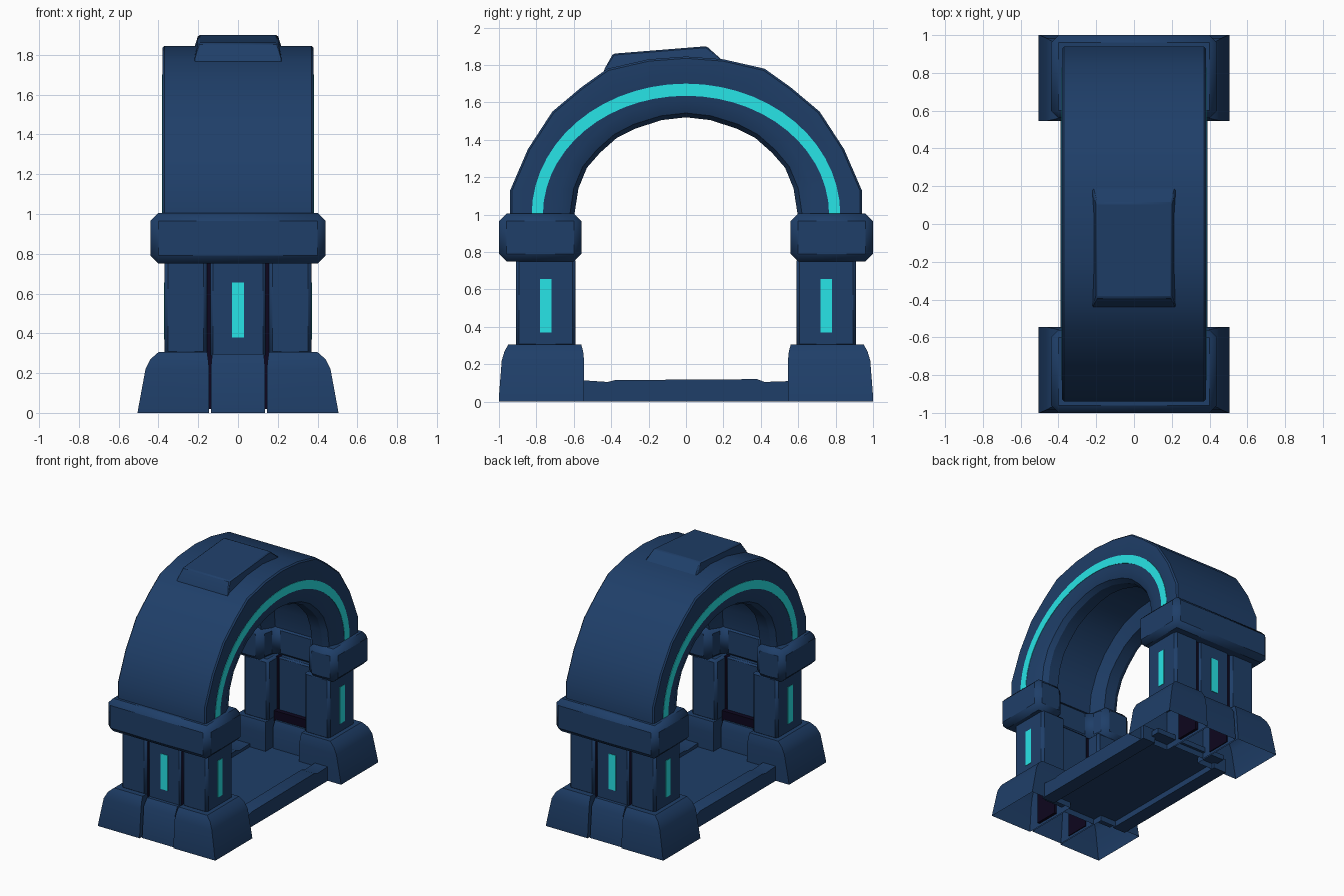
import bpy, bmesh, math

if "Cube" in bpy.data.objects:
    bpy.data.objects.remove(bpy.data.objects["Cube"])


def material(name, rgb):
    m = bpy.data.materials.new(name)
    m.diffuse_color = (*rgb, 1)
    m.use_nodes = True
    m.node_tree.nodes["Principled BSDF"].inputs["Base Color"].default_value = m.diffuse_color
    return m


NAVY = material("navy stone", (0.0135, 0.049, 0.140))
CYAN = material("cyan glow", (0.022, 0.82, 0.84))
DARK = material("dark gap", (0.004, 0.002, 0.013))


def finish(name, bm, mat, bevel=0, mirror=""):
    bmesh.ops.recalc_face_normals(bm, faces=bm.faces)
    me = bpy.data.meshes.new(name)
    bm.to_mesh(me)
    bm.free()
    me.materials.append(mat)
    ob = bpy.data.objects.new(name, me)
    bpy.context.collection.objects.link(ob)
    bpy.ops.object.select_all(action='DESELECT')
    bpy.context.view_layer.objects.active = ob
    ob.select_set(True)
    bpy.ops.object.shade_smooth_by_angle(angle=math.radians(28))
    if bevel:
        b = ob.modifiers.new("bevel", 'BEVEL')
        b.width, b.segments, b.limit_method = bevel, 1, 'ANGLE'
    if mirror:
        m = ob.modifiers.new("mirror", 'MIRROR')
        m.use_axis = ('x' in mirror, 'y' in mirror, False)
    return ob


def loft(name, rings, mat, bevel=0, mirror="", bottom=True):
    """Skin a row of point rings, capping the ends."""
    bm = bmesh.new()
    vs = [[bm.verts.new(p) for p in r] for r in rings]
    n = len(vs[0])
    for a, b in zip(vs, vs[1:]):
        for i in range(n):
            j = (i + 1) % n
            bm.faces.new((a[i], a[j], b[j], b[i]))
    if bottom:
        bm.faces.new(vs[0])
    bm.faces.new(vs[-1])
    return finish(name, bm, mat, bevel, mirror)


def blocks(name, levels, mat, **kw):
    """Stacked rectangles, each (z, x0, x1, y0, y1)."""
    return loft(name, [[(x0, y0, z), (x1, y0, z), (x1, y1, z), (x0, y1, z)]
                       for z, x0, x1, y0, y1 in levels], mat, **kw)


def box(name, x0, x1, y0, y1, z0, z1, mat, **kw):
    return blocks(name, [(z0, x0, x1, y0, y1), (z1, x0, x1, y0, y1)], mat, **kw)


# Foot blocks: tapered corners with a set-back middle, open underneath
blocks("foot_corner", [(0, .145, .505, -1, -.545), (.03, .145, .5, -1, -.545),
                       (.22, .145, .465, -.985, -.545), (.27, .15, .44, -.97, -.55),
                       (.305, .155, .40, -.95, -.56)],
       NAVY, mirror="xy", bottom=False)
blocks("foot_middle", [(0, -.135, .135, -.985, -.62), (.24, -.135, .135, -.965, -.62),
                       (.295, -.13, .13, -.93, -.64)], NAVY, mirror="y", bottom=False)

# Pillars: corner posts, middle panel and the dark seams between them
box("corner_post", .155, .37, -.91, -.59, .29, .77, NAVY, bevel=.018, mirror="xy")
box("middle_panel", -.138, .138, -.905, -.69, .28, .77, NAVY, bevel=.012, mirror="y")
box("dark_seam", .128, .165, -.892, -.70, .02, .76, DARK, mirror="xy")
box("dark_ledge", -.15, .15, -.70, -.655, .28, .36, DARK, mirror="y")

# Light strips on the pillars
box("front_light", -.03, .03, -.909, -.902, .38, .655, CYAN, mirror="y")
box("side_light", .366, .373, -.78, -.72, .37, .655, CYAN, mirror="xy")

# U-shaped capitals, notched on the inner side
u = [(-.44, -1), (.44, -1), (.44, -.56), (.20, -.56), (.17, -.71),
     (-.17, -.71), (-.20, -.56), (-.44, -.56)]
loft("capital", [[(x, y, z) for x, y in u] for z in (.75, 1.005)],
     NAVY, bevel=.04, mirror="y")

# Vault: one cross-section carried along matching outer and inner curves
outer = [(.94, .98), (.94, 1.13), (.845, 1.35), (.715, 1.55), (.56, 1.68),
         (.42, 1.78), (.2, 1.83), (0, 1.845)]
inner = [(.6, .98), (.575, 1.14), (.53, 1.25), (.46, 1.33), (.37, 1.41),
         (.27, 1.46), (.13, 1.505), (0, 1.52)]
pairs = list(zip(outer, inner))
pairs += [((-o[0], o[1]), (-i[0], i[1])) for o, i in reversed(pairs[:-1])]
half = [(0, .37), (.03, .38), (.72, .38), (.93, .35), (1, .31), (1, .22), (.66, .18)]
section = half + [(t, -x) for t, x in reversed(half)]
loft("arch_vault", [[(x, o[0] + (i[0] - o[0]) * t, o[1] + (i[1] - o[1]) * t)
                     for t, x in section] for o, i in pairs], NAVY)

# Glowing bands on both arch faces
N = 28
rings = []
for k in range(N + 1):
    a = math.pi * k / N
    c, s = math.cos(a), math.sin(a)
    p, q = (.825 * c, 1 + .70 * s), (.765 * c, 1 + .635 * s)
    rings.append([(.377, *p), (.383, *p), (.383, *q), (.377, *q)])
loft("arch_light", rings, CYAN, mirror="x")

# Raised keystone slab, its front merging into the vault slope
key = [(-.45, 1.73), (-.435, 1.78), (-.39, 1.86), (.11, 1.90), (.20, 1.82), (0, 1.78)]
loft("keystone", [[(s * (.225 if z < 1.85 else .20), y, z) for y, z in key]
                  for s in (-1, 1)], NAVY, bevel=.008)

# Threshold: floor plate with side curbs
box("floor_plate", -.31, .31, -.64, .64, .045, .085, NAVY)
curb = [(-.57, 0), (.57, 0), (.57, .11), (.42, .105), (.38, .12), (-.38, .115),
        (-.42, .105), (-.57, .115)]
loft("floor_curb", [[(x, y, z) for y, z in curb] for x in (.28, .39)], NAVY, mirror="x")
